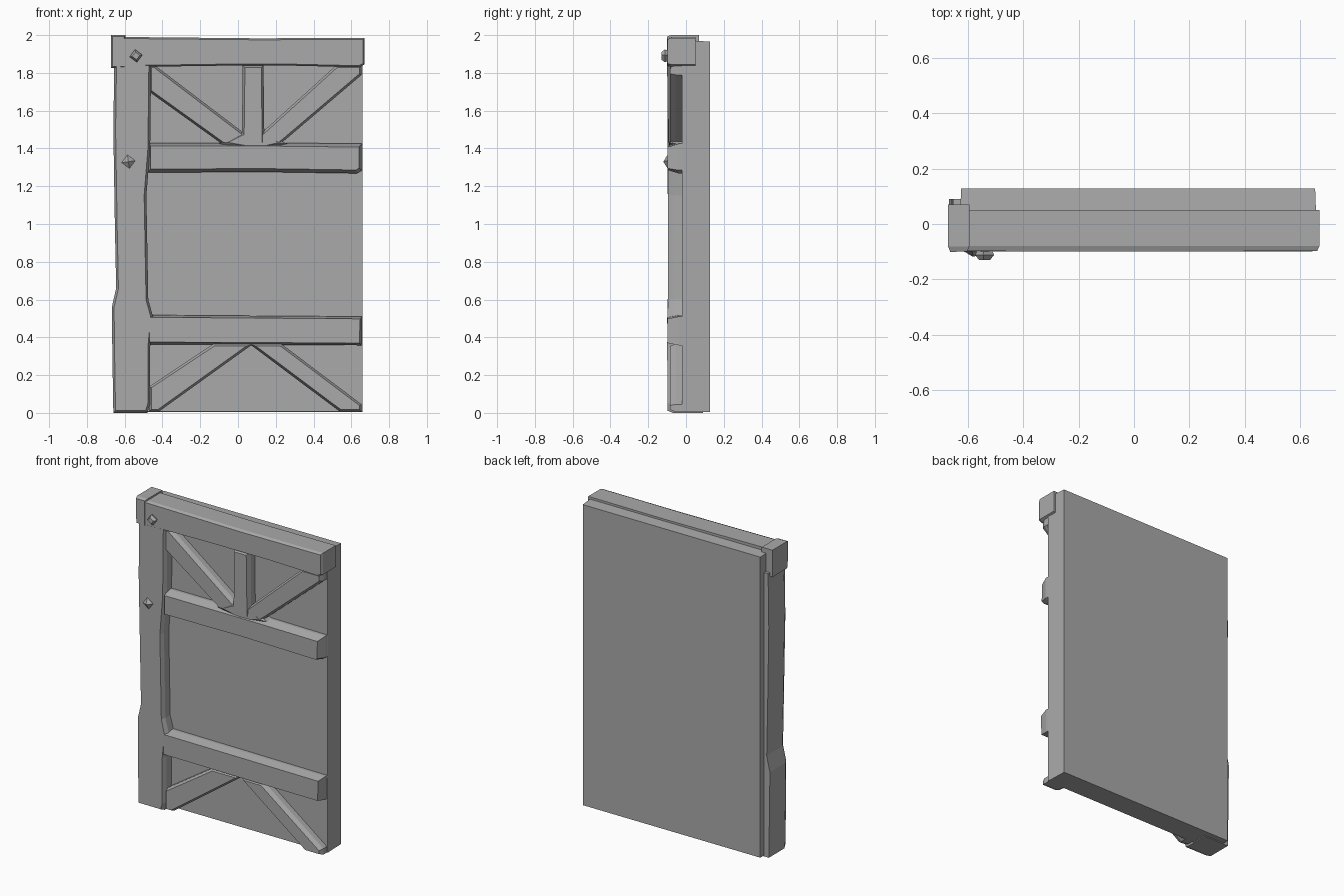
import bpy, bmesh, random
from mathutils import Vector

random.seed(4)
cube = bpy.data.objects.get("Cube")
if cube:
    bpy.data.objects.remove(cube, do_unlink=True)

grey = bpy.data.materials.new("plain grey")
grey.use_nodes = True
colour = (0.4, 0.4, 0.4, 1)
grey.diffuse_color = colour
grey.node_tree.nodes["Principled BSDF"].inputs["Base Color"].default_value = colour

BEAM, BRACE, PANEL = -0.1, -0.086, -0.02   # front depths


def finish(name, bm):
    bmesh.ops.recalc_face_normals(bm, faces=bm.faces)
    mesh = bpy.data.meshes.new(name)
    bm.to_mesh(mesh)
    bm.free()
    mesh.materials.append(grey)
    obj = bpy.data.objects.new(name, mesh)
    bpy.context.scene.collection.objects.link(obj)
    return obj


def board(name, outline, front, back, chamfer=0.012, depth=0.03, wobble=0.003):
    """Board with an x-z outline, chamfered and slightly uneven on its front."""
    bm = bmesh.new()
    face = bm.faces.new([bm.verts.new((x, back, z)) for x, z in outline])
    geom = bmesh.ops.extrude_face_region(bm, geom=[face])["geom"]
    cap = next(g for g in geom if isinstance(g, bmesh.types.BMFace))
    for v in cap.verts:
        v.co.y = front + depth
    bmesh.ops.recalc_face_normals(bm, faces=bm.faces)
    bmesh.ops.inset_region(bm, faces=[cap], thickness=chamfer, use_even_offset=True)
    for v in cap.verts:
        v.co.y = front + random.uniform(0, wobble)
    return finish(name, bm)


def rect(x0, x1, z0, z1):
    return [(x0, z0), (x1, z0), (x1, z1), (x0, z1)]


# Back panel, with its rear top edge bevelled
panel = board("back_panel", rect(-0.63, 0.66, 0.006, 1.975), PANEL, 0.128, 0.001, 0.002, 0)
for v in panel.data.vertices:
    if v.co.y > 0.1:
        v.co.x *= 0.992
        v.co.z = min(v.co.z, 1.965)

# Worn side post
left_edge = [(-0.655, 1.85), (-0.66, 1.5), (-0.652, 1.0), (-0.645, 0.66),
             (-0.668, 0.56), (-0.665, 0.3), (-0.66, 0.0)]
right_edge = [(-0.48, 0.0), (-0.465, 0.05), (-0.465, 0.35), (-0.45, 0.51), (-0.475, 0.6),
              (-0.485, 1.15), (-0.465, 1.4), (-0.46, 1.85)]
board("side_post", left_edge + right_edge, BEAM, 0.09, 0.012, 0.03, 0.006)

# Horizontal beams
board("top_beam", [(-0.66, 1.83), (-0.1, 1.838), (0.3, 1.838), (0.64, 1.83), (0.67, 1.845),
                   (0.67, 1.985), (0.1, 1.983), (-0.6, 1.99), (-0.66, 1.99)],
      BEAM, 0.05, 0.008, 0.02)
board("beam_end_cap", rect(-0.672, -0.595, 1.825, 2.0), BEAM - 0.001, 0.07, 0.008, 0.02)
board("middle_beam", [(-0.48, 1.272), (0.1, 1.276), (0.63, 1.268), (0.658, 1.285),
                      (0.658, 1.425), (0.2, 1.43), (-0.48, 1.43)],
      BEAM, 0.0, 0.018, 0.06)
board("lower_beam", [(-0.48, 0.363), (0.1, 0.36), (0.655, 0.358), (0.658, 0.51),
                     (0.1, 0.514), (-0.48, 0.518)],
      BEAM, 0.0, 0.012, 0.06)

# Upper braces: two diagonals and a short upright
board("upper_left_brace", [(-0.47, 1.7), (-0.08, 1.42), (0.06, 1.42), (0.06, 1.46),
                           (-0.44, 1.84), (-0.47, 1.84)], BRACE, 0.0)
board("upper_right_brace", [(0.1, 1.42), (0.22, 1.42), (0.655, 1.79),
                            (0.655, 1.84), (0.52, 1.84), (0.1, 1.46)], BRACE, 0.0)
board("upper_upright", [(0.02, 1.42), (0.14, 1.42), (0.135, 1.84), (0.025, 1.84)],
      BRACE - 0.006, 0.0)
board("brace_joint", [(-0.1, 1.425), (0.1, 1.39), (0.26, 1.425), (0.14, 1.485), (0.02, 1.485)],
      BRACE - 0.006, 0.0, 0.015, 0.02, 0.01)

# Lower braces
board("lower_left_brace", [(-0.47, 0.006), (-0.42, 0.006), (0.08, 0.365), (-0.13, 0.365),
                           (-0.47, 0.14)], BRACE, 0.0)
board("lower_right_brace", [(0.54, 0.006), (0.655, 0.006), (0.655, 0.045), (0.23, 0.365),
                            (0.06, 0.365)], BRACE, 0.0)


# Faceted nail heads
def nail(name, x, z, rings):
    bm = bmesh.new()
    previous = None
    for y, r in rings:
        ring = [bm.verts.new(Vector((x + dx * r, y, z + dz * r)))
                for dx, dz in ((1, 0.15), (-0.15, 1), (-1, -0.15), (0.15, -1))]
        if previous:
            for i in range(4):
                j = (i + 1) % 4
                bm.faces.new((previous[i], previous[j], ring[j], ring[i]))
        else:
            bm.faces.new(ring)
        previous = ring
    bm.faces.new(previous)
    finish(name, bm)


nail("upper_nail", -0.54, 1.89, [(-0.09, 0.025), (-0.112, 0.034), (-0.13, 0.02)])
nail("lower_nail", -0.58, 1.33, [(-0.09, 0.036), (-0.098, 0.036), (-0.118, 0.003)])
